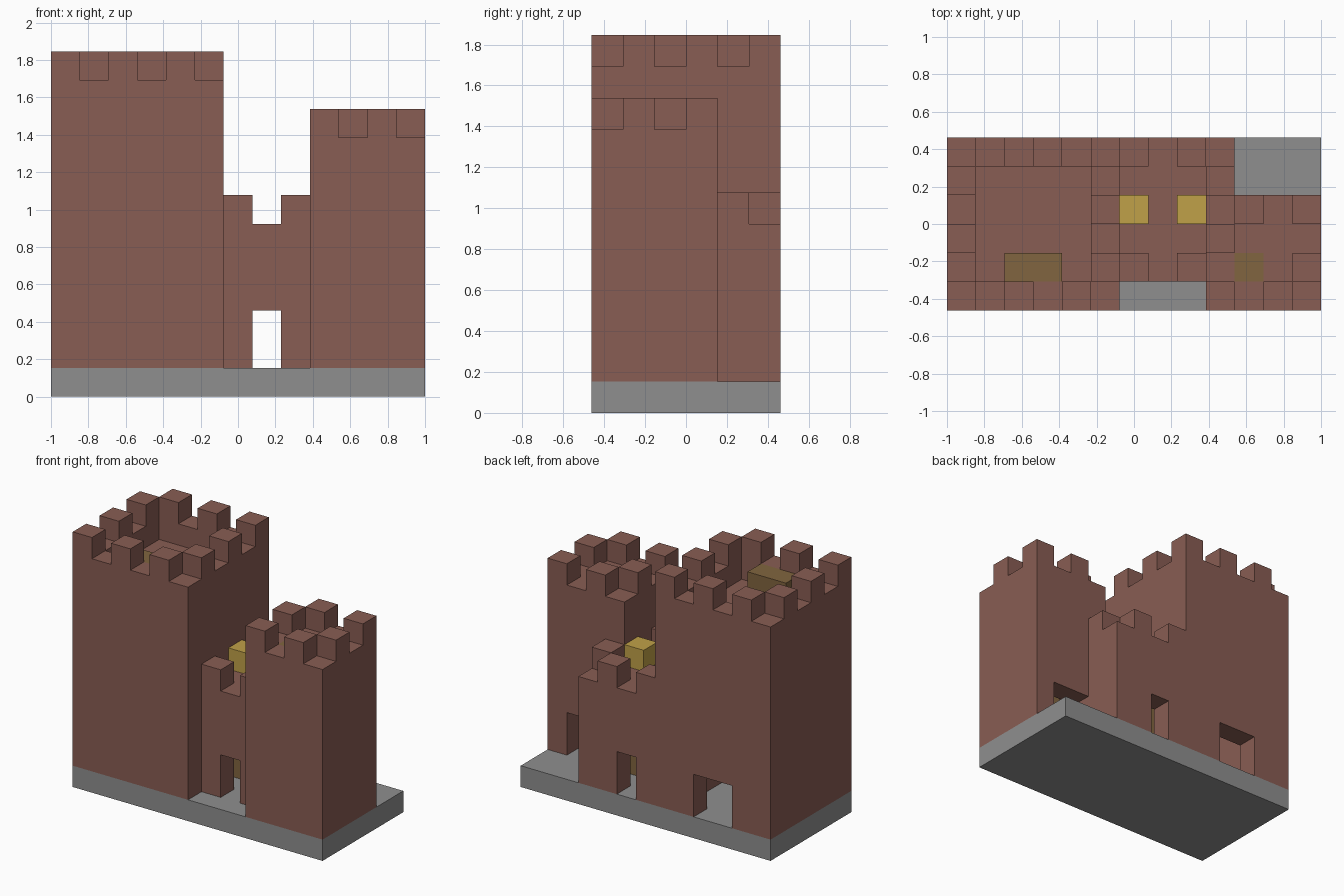
import bpy
import bmesh
from itertools import product
from mathutils import Vector

cube = bpy.data.objects.get("Cube")
if cube:
    bpy.data.objects.remove(cube, do_unlink=True)

U = 2 / 13                       # edge of one building block
ORIGIN = Vector((-6.5, -3, 0))   # block grid corner


def material(name, colour):
    m = bpy.data.materials.new(name)
    m.use_nodes = True
    m.diffuse_color = (*colour, 1)
    m.node_tree.nodes["Principled BSDF"].inputs["Base Color"].default_value = (*colour, 1)
    return m


BRICK = material("brick brown", (0.25, 0.11, 0.087))
STONE = material("stone grey", (0.275, 0.275, 0.275))
GOLD = material("gold yellow", (0.53, 0.355, 0.065))
WOOD = material("olive wood", (0.22, 0.13, 0.05))


def block(x, y, z):
    """Grid cells of a box; each argument is a (start, end) pair."""
    return set(product(range(*x), range(*y), range(*z)))


def build(name, cells, mat):
    """Skin the outside of a set of cells and merge the flat areas."""
    bm = bmesh.new()
    for cell in cells:
        for axis, side in product(range(3), (0, 1)):
            step = [0, 0, 0]
            step[axis] = 2 * side - 1
            if tuple(c + s for c, s in zip(cell, step)) in cells:
                continue
            a, b = (axis + 1) % 3, (axis + 2) % 3
            corners = []
            for i, j in ((0, 0), (1, 0), (1, 1), (0, 1)):
                p = Vector(cell)
                p[axis] += side
                p[a] += i
                p[b] += j
                corners.append(bm.verts.new((p + ORIGIN) * U))
            bm.faces.new(corners if side else corners[::-1])
    bmesh.ops.remove_doubles(bm, verts=bm.verts, dist=U / 100)
    bmesh.ops.dissolve_limit(bm, angle_limit=0.01, verts=bm.verts, edges=bm.edges)
    mesh = bpy.data.meshes.new(name)
    bm.to_mesh(mesh)
    bm.free()
    mesh.materials.append(mat)
    obj = bpy.data.objects.new(name, mesh)
    bpy.context.collection.objects.link(obj)
    return obj


def merlons(x, y, z, parity):
    """Alternate blocks around the rim of a rectangle."""
    return {(i, j, z) for i, j in product(range(*x), range(*y))
            if (i in (x[0], x[1] - 1) or j in (y[0], y[1] - 1))
            and (i + j) % 2 == parity}


# Stone base slab
build("base", block((0, 13), (0, 6), (0, 1)), STONE)

# Wooden stair shafts reaching the tower roofs
tall_stair = block((2, 4), (1, 2), (1, 11))
short_stair = block((10, 11), (1, 2), (1, 9))
build("tall_tower_stair", tall_stair, WOOD)
build("short_tower_stair", short_stair, WOOD)

# Tall tower: hollow, sunken roof, wide back door
tall = block((0, 6), (0, 6), (1, 11))
tall -= block((1, 5), (1, 5), (1, 9)) | block((1, 5), (1, 5), (10, 11))
tall -= block((2, 4), (5, 6), (1, 3)) | tall_stair
build("tall_tower", tall | merlons((0, 6), (0, 6), 11, 0), BRICK)

# Short tower: hollow, flat roof, wide back door
short = block((9, 13), (0, 4), (1, 9))
short -= block((10, 12), (1, 3), (1, 8)) | block((10, 12), (3, 4), (1, 3)) | short_stair
build("short_tower", short | merlons((9, 13), (0, 4), 9, 1), BRICK)

# Gatehouse between the towers, with a passage right through
gate = block((6, 9), (1, 6), (1, 6)) | block((9, 10), (4, 6), (1, 6))
gate -= block((6, 9), (2, 5), (1, 5)) | block((7, 8), (1, 6), (1, 3))
rim = {(6, 1, 6), (8, 1, 6), (6, 5, 6), (8, 5, 6), (9, 4, 6)}
build("gatehouse", gate | rim, BRICK)

# Gold blocks on the gatehouse roof, with wooden posts below
for side, x in (("right", 6), ("left", 8)):
    build(side + "_gold_block", block((x, x + 1), (3, 4), (6, 7)), GOLD)
    build(side + "_post", block((x, x + 1), (3, 4), (1, 5)), WOOD)
